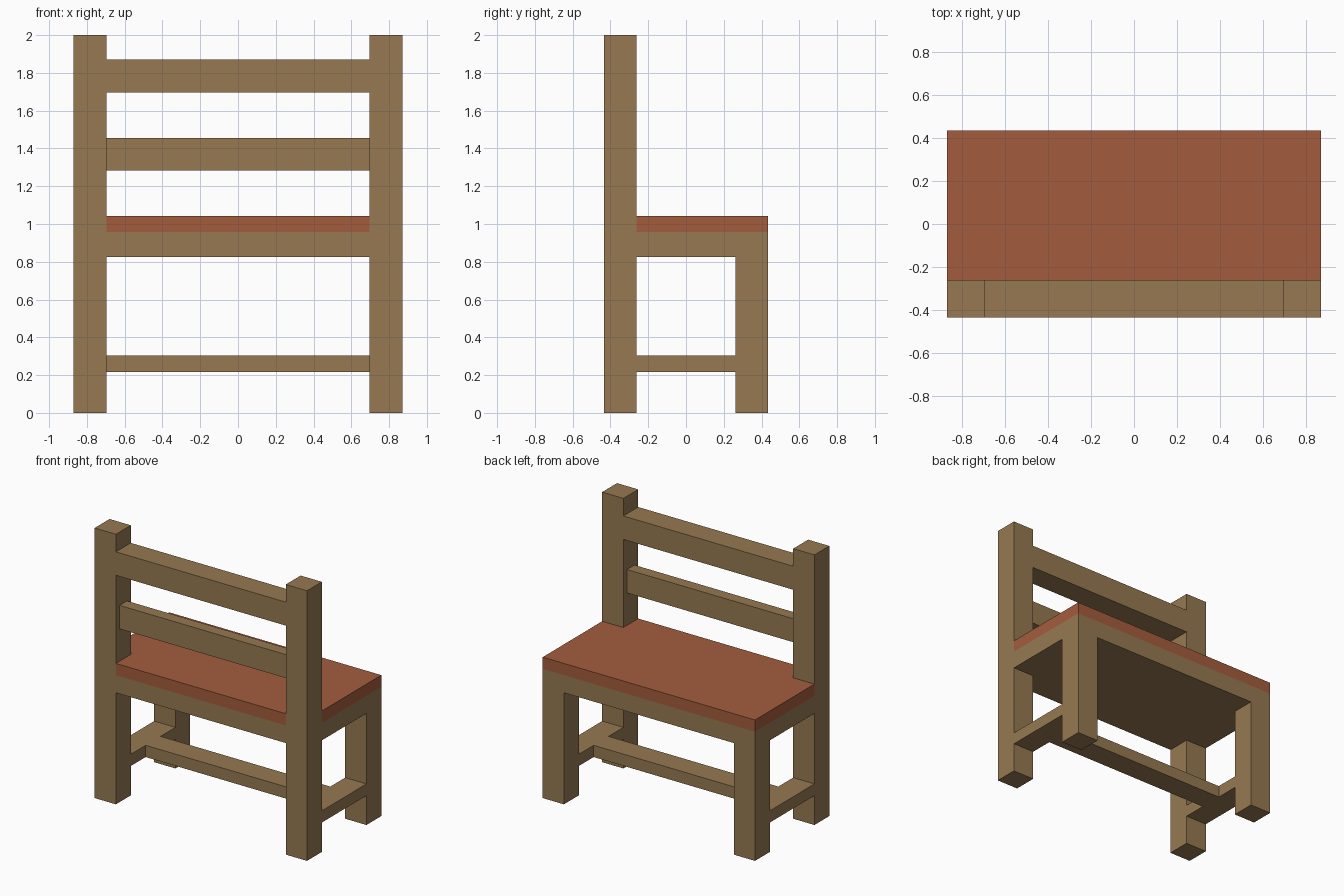
import bpy, bmesh

if "Cube" in bpy.data.objects:
    bpy.data.objects.remove(bpy.data.objects["Cube"])

U = 2 / 46  # grid unit: the posts are 46 units tall


def material(name, color):
    m = bpy.data.materials.new(name)
    m.diffuse_color = (*color, 1)
    m.use_nodes = True
    m.node_tree.nodes["Principled BSDF"].inputs["Base Color"].default_value = m.diffuse_color
    return m


wood = material("wood", (0.305, 0.191, 0.083))
red = material("red_seat", (0.37, 0.107, 0.048))


def prism(name, outline, z0, z1, mat):
    """Extrude a plan outline (in grid units) from z0 to z1."""
    bm = bmesh.new()
    face = bm.faces.new([bm.verts.new((x * U, y * U, z0 * U)) for x, y in outline])
    top = bmesh.ops.extrude_face_region(bm, geom=[face])["geom"]
    bmesh.ops.translate(bm, vec=(0, 0, (z1 - z0) * U),
                        verts=[v for v in top if isinstance(v, bmesh.types.BMVert)])
    bmesh.ops.recalc_face_normals(bm, faces=bm.faces)
    mesh = bpy.data.meshes.new(name)
    bm.to_mesh(mesh)
    bm.free()
    mesh.materials.append(mat)
    obj = bpy.data.objects.new(name, mesh)
    bpy.context.collection.objects.link(obj)
    return obj


def box(name, x0, x1, y0, y1, z0, z1):
    return prism(name, [(x0, y0), (x1, y0), (x1, y1), (x0, y1)], z0, z1, wood)


# Legs and side stretchers, one of each per side
for side, a, b in (("left", -20, -16), ("right", 16, 20)):
    box(f"backrest_post_{side}", a, b, -10, -6, 0, 46)
    box(f"short_leg_{side}", a, b, 6, 10, 0, 19)
    box(f"side_stretcher_{side}", a, b, -6, 6, 5, 7)

# Long stretcher joining the side stretchers
box("centre_stretcher", -16, 16, -2, 2, 5, 7)

# Backrest rails: thin middle one, full-depth top one
box("middle_rail", -16, 16, -9, -7, 29.5, 33.5)
box("top_rail", -16, 16, -10, -6, 39, 43)

# Seat base and red seat, notched around the backrest posts
notched = [(-16, -10), (16, -10), (16, -6), (20, -6),
           (20, 10), (-20, 10), (-20, -6), (-16, -6)]
prism("seat_base", notched, 19, 22, wood)
prism("seat", notched, 22, 24, red)
